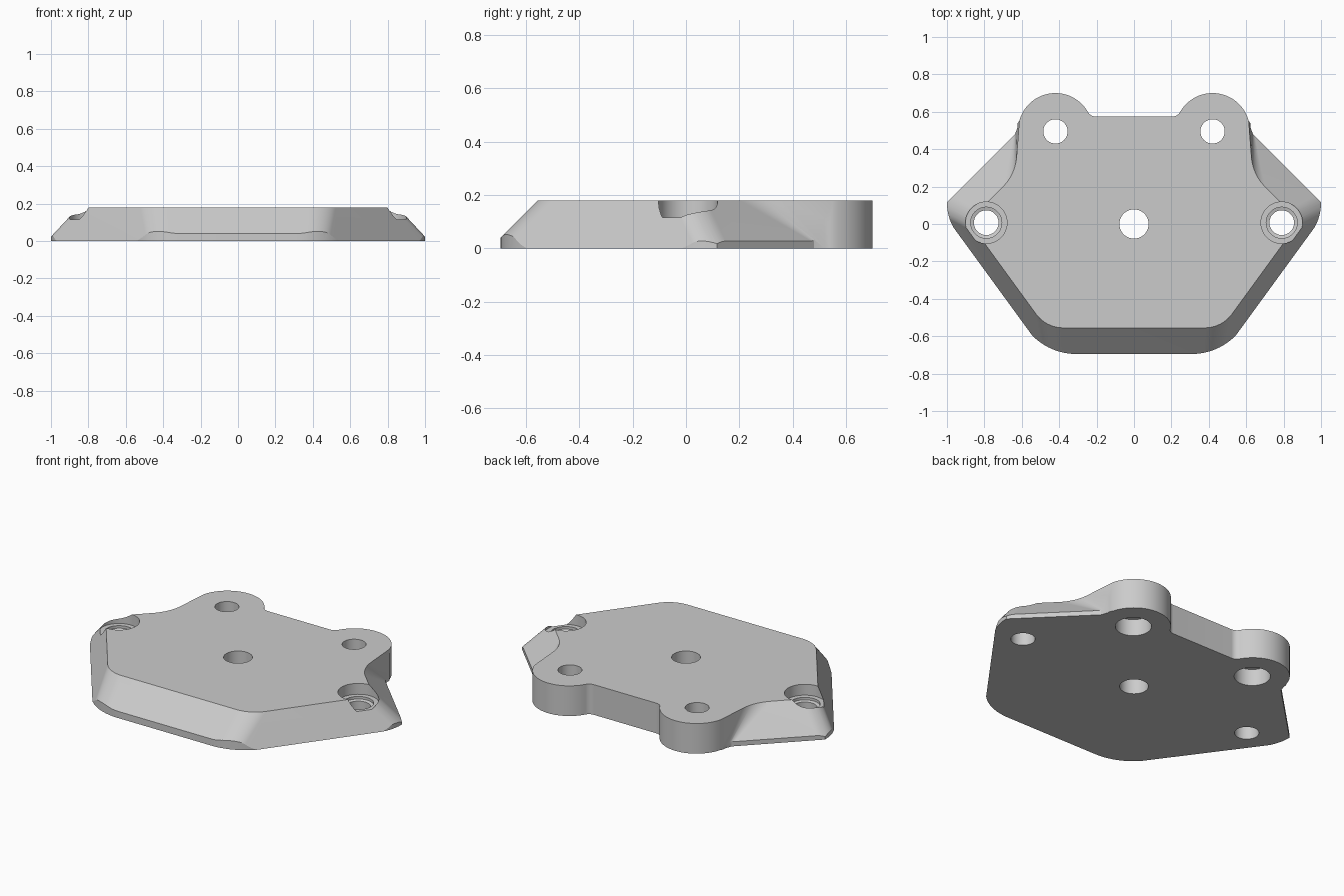
import bpy
import bmesh
from math import atan2, cos, sin, tan, pi, radians
from mathutils import Vector

cube = bpy.data.objects.get("Cube")
if cube:
    bpy.data.objects.remove(cube, do_unlink=True)

HEIGHT = 0.18

metal = bpy.data.materials.new("light_grey_metal")
metal.use_nodes = True
colour = (0.6, 0.6, 0.6, 1)
metal.diffuse_color = colour
metal.node_tree.nodes["Principled BSDF"].inputs["Base Color"].default_value = colour


def rounded(path, steps=14):
    """Round the corners of an (x, y, radius) path; zero radius stays sharp."""
    out = []
    for i, (x, y, r) in enumerate(path):
        p = Vector((x, y))
        if r == 0:
            out.append(p)
            continue
        u = (Vector(path[i - 1][:2]) - p).normalized()
        v = (Vector(path[i + 1][:2]) - p).normalized()
        half = u.angle(v) / 2
        c = p + (u + v).normalized() * r / sin(half)
        a, b = (p + w * r / tan(half) - c for w in (u, v))
        for k in range(steps + 1):
            out.append(c + a.lerp(b, k / steps).normalized() * r)
    return out


def mirrored(half):
    """Close a right half, running from front centre to back centre."""
    return half + [Vector((-p.x, p.y)) for p in reversed(half[1:-1])]


def loft(name, rings):
    """Solid through matching rings of (outline, z)."""
    bm = bmesh.new()
    loops = [[bm.verts.new((p[0], p[1], z)) for p in ring] for ring, z in rings]
    n = len(loops[0])
    for low, high in zip(loops, loops[1:]):
        for i in range(n):
            j = (i + 1) % n
            bm.faces.new((low[i], low[j], high[j], high[i]))
    bm.faces.new(loops[0][::-1])
    bm.faces.new(loops[-1])
    bmesh.ops.recalc_face_normals(bm, faces=bm.faces)
    mesh = bpy.data.meshes.new(name)
    bm.to_mesh(mesh)
    bm.free()
    mesh.materials.append(metal)
    obj = bpy.data.objects.new(name, mesh)
    bpy.context.collection.objects.link(obj)
    return obj


def bore(name, x, y, profile, sides=48):
    """Turned cutter from (radius, z) steps."""
    turn = [2 * pi * k / sides for k in range(sides)]
    return loft(name, [([(x + r * cos(a), y + r * sin(a)) for a in turn], z)
                       for r, z in profile])


def cut(target, tool, operation):
    tool.hide_render = True
    mod = target.modifiers.new(tool.name, "BOOLEAN")
    mod.operation = operation
    mod.solver = "EXACT"
    mod.object = tool
    bpy.context.view_layer.objects.active = target
    bpy.ops.object.modifier_apply(modifier=mod.name)
    bpy.data.objects.remove(tool, do_unlink=True)


# Back ear, shared by the top and bottom outlines
ear = []
for k in range(29):
    a = radians(15 + 135 * k / 28)
    ear.append((0.42 + 0.2 * cos(a), 0.5 + 0.2 * sin(a), 0))
back = ear + [(0.2325, 0.575, 0.045), (0, 0.575, 0)]

# Plate with sloping front and sides and upright ears
top = [(0, -0.555, 0), (0.47, -0.555, 0.18), (0.885, 0.015, 0.1),
       (0.635, 0.265, 0.25)] + back
bottom = [(0, -0.735, 0), (0.443, -0.735, 0.15), (1.053, 0.102, 0.1),
          (0.635, 0.52, 0.06)] + back
plate = loft("mounting_plate", [(mirrored(rounded(bottom)), 0),
                                (mirrored(rounded(top)), HEIGHT)])

# Upright rim that trims the foot of the slopes
rim = [(0, -0.695, 0), (0.477, -0.695, 0.33), (1, 0.026, 0.27), (1, 0.117, 0),
       (0.636, 0.48, 0), (0.622, 0.52, 0), (0.63, 0.9, 0), (0, 0.9, 0)]
outline = mirrored(rounded(rim))
cut(plate, loft("rim_trim", [(outline, -0.1), (outline, 0.3)]), "INTERSECT")

# Centre hole, stepped side holes, and ear holes widened from below
cut(plate, bore("centre_hole", 0, 0, [(0.078, -0.1), (0.078, 0.3)]), "DIFFERENCE")
for side in (-1, 1):
    cut(plate, bore("side_hole", side * 0.79, 0.007,
                    [(0.066, -0.1), (0.066, 0.095), (0.083, 0.1), (0.083, 0.115),
                     (0.111, 0.1151), (0.111, 0.3)]), "DIFFERENCE")
    cut(plate, bore("ear_hole", side * 0.42, 0.495,
                    [(0.098, -0.1), (0.098, 0.1), (0.065, 0.1001), (0.065, 0.3)]),
        "DIFFERENCE")

# Smooth the curved walls and keep real edges crisp
bpy.ops.object.select_all(action="DESELECT")
plate.select_set(True)
bpy.context.view_layer.objects.active = plate
bpy.ops.object.shade_smooth_by_angle(angle=radians(22))
